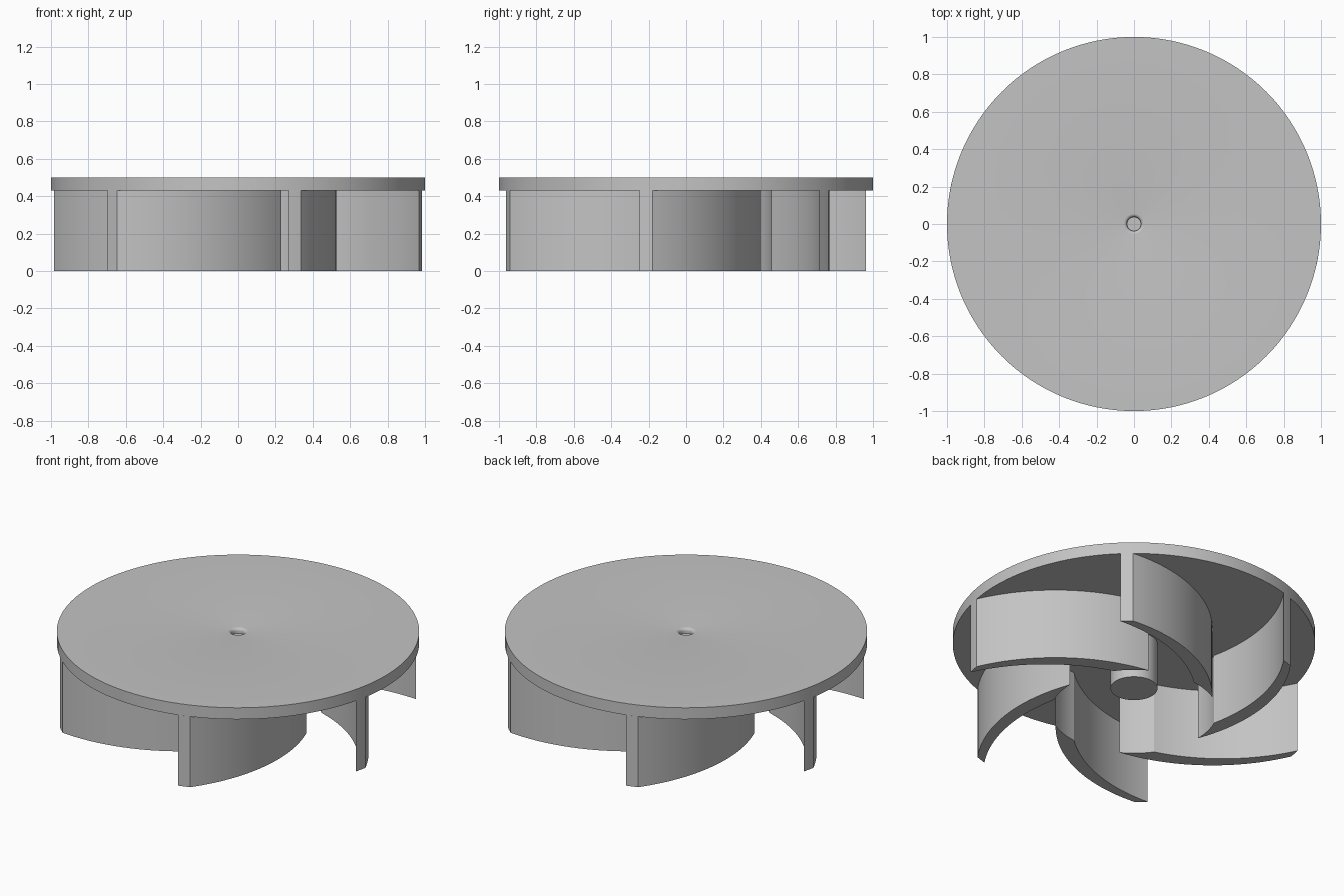
import bpy, bmesh, math
from mathutils import Vector, Matrix

cube = bpy.data.objects.get("Cube")
if cube:
    bpy.data.objects.remove(cube, do_unlink=True)

grey = bpy.data.materials.new("plain_grey")
grey.use_nodes = True
colour = (0.55, 0.55, 0.55, 1)
grey.diffuse_color = colour
grey.node_tree.nodes["Principled BSDF"].inputs["Base Color"].default_value = colour

DISC_Z, TOP_Z = 0.43, 0.5
RIM, EYE = 1.0, 0.46          # outer and inner limits of the blades
BLADES = 6


def finish(name, bm):
    """Turn a bmesh into a smooth object with sharp corners kept."""
    bmesh.ops.recalc_face_normals(bm, faces=bm.faces)
    mesh = bpy.data.meshes.new(name)
    bm.to_mesh(mesh)
    bm.free()
    mesh.materials.append(grey)
    obj = bpy.data.objects.new(name, mesh)
    bpy.context.collection.objects.link(obj)
    bpy.ops.object.select_all(action="DESELECT")
    obj.select_set(True)
    bpy.context.view_layer.objects.active = obj
    bpy.ops.object.shade_smooth_by_angle(angle=math.radians(30))
    return obj


def lathe(name, profile, steps):
    """Spin an (r, z) profile around the z axis."""
    bm = bmesh.new()
    verts = [bm.verts.new((r, 0, z)) for r, z in profile]
    edges = [bm.edges.new(pair) for pair in zip(verts, verts[1:])]
    bmesh.ops.spin(bm, geom=verts + edges, cent=(0, 0, 0), axis=(0, 0, 1),
                   angle=math.tau, steps=steps, use_merge=True)
    bmesh.ops.remove_doubles(bm, verts=bm.verts, dist=1e-5)
    return finish(name, bm)


def polar(r, degrees):
    a = math.radians(degrees)
    return Vector((r * math.cos(a), r * math.sin(a)))


def arc(p, q, radius, side, steps):
    """Points from p up to, not including, q; side +1 puts the centre on the left."""
    chord = q - p
    normal = Vector((-chord.y, chord.x)).normalized() * side
    half = chord.length / 2
    centre = (p + q) / 2 + normal * math.sqrt(radius ** 2 - half ** 2)
    sweep = 2 * math.asin(half / radius) * side
    return [centre + Matrix.Rotation(sweep * i / steps, 2) @ (p - centre)
            for i in range(steps)]


# Disc with a small rounded recess in the middle of its top
fillet = [(0.055 - 0.018 * math.sin(t), TOP_Z - 0.018 * (1 - math.cos(t)))
          for t in (i * math.pi / 12 for i in range(7))]
lathe("disc", [(0, DISC_Z), (RIM, DISC_Z), (RIM, TOP_Z)] + fillet
      + [(0.037, 0.47), (0, 0.47)], 128)

# Short hub under the disc
lathe("hub", [(0, 0.147), (0.13, 0.147), (0.13, DISC_Z), (0, DISC_Z)], 48)

# Swept blade section, cut by the eye circle inside and the rim circle outside
eye_outer, eye_inner = polar(EYE, 0), polar(EYE, -24)
tip_inner, tip_outer = polar(RIM, -74.35), polar(RIM, -70.3)
section = (arc(eye_outer, eye_inner, EYE, -1, 8)
           + arc(eye_inner, tip_inner, 1.0, -1, 24)
           + arc(tip_inner, tip_outer, RIM, 1, 4)
           + arc(tip_outer, eye_outer, 1.0, 1, 24))

for i in range(BLADES):
    bm = bmesh.new()
    base = bm.faces.new([bm.verts.new((p.x, p.y, 0)) for p in section])
    top = bmesh.ops.extrude_face_region(bm, geom=[base], use_keep_orig=True)["geom"]
    bmesh.ops.translate(bm, vec=(0, 0, DISC_Z),
                        verts=[v for v in top if isinstance(v, bmesh.types.BMVert)])
    bmesh.ops.rotate(bm, verts=bm.verts, cent=(0, 0, 0),
                     matrix=Matrix.Rotation(math.tau * i / BLADES, 3, "Z"))
    finish(f"blade_{i + 1}", bm)
